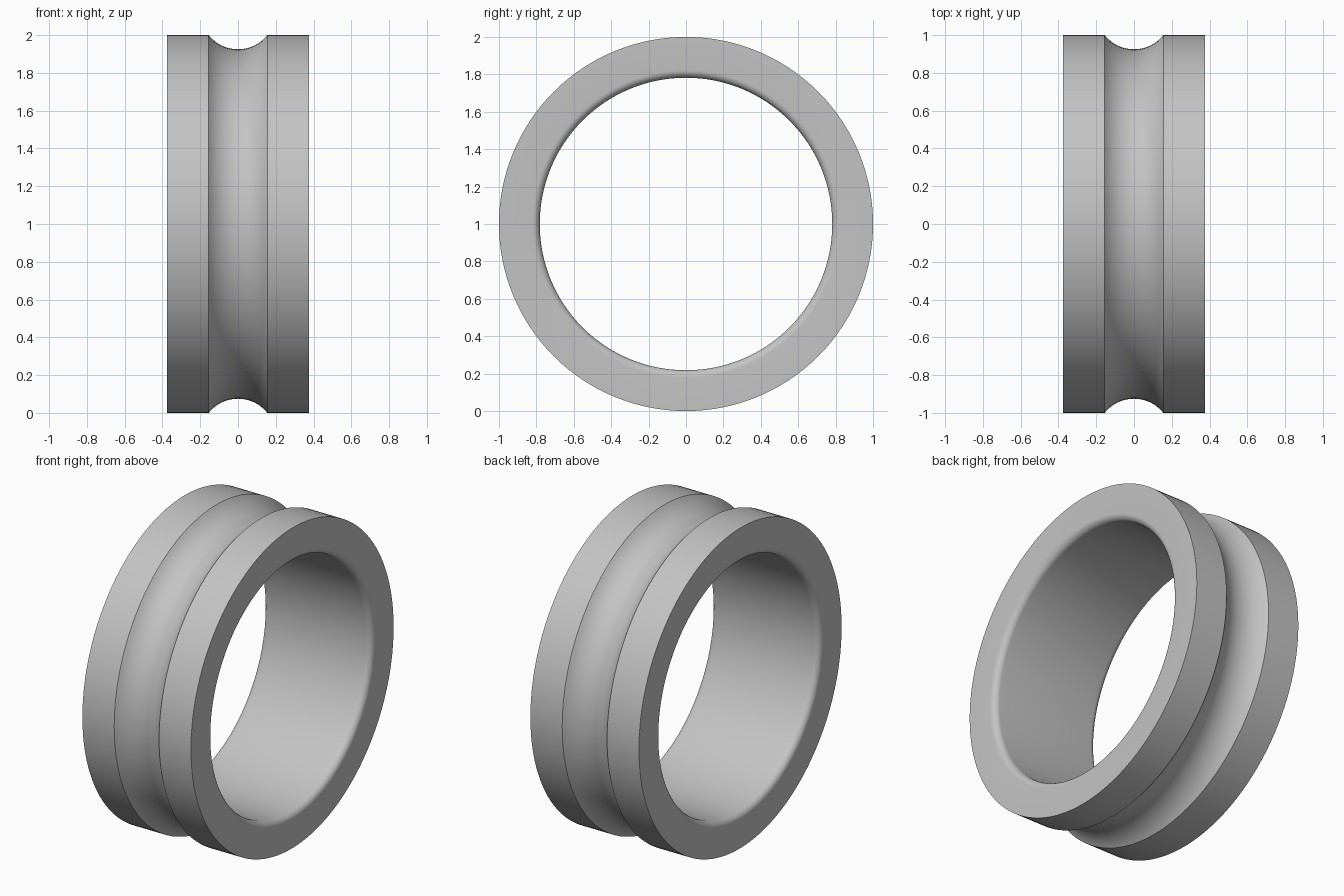
import bpy
import bmesh
import math
from mathutils import Matrix, Vector

cube = bpy.data.objects.get("Cube")
if cube:
    bpy.data.objects.remove(cube, do_unlink=True)

HALF_WIDTH, OUTER, BORE = 0.375, 1.0, 0.782
FILLET = 0.04
GROOVE_HALF, GROOVE_DEPTH = 0.155, 0.075
SEGMENTS = 128


def arc(cx, cr, radius, start, end, steps):
    """Points (x, radius from axis) along a circular arc, angles in radians."""
    angles = [start + (end - start) * i / steps for i in range(steps + 1)]
    return [(cx + radius * math.cos(a), cr + radius * math.sin(a)) for a in angles]


# Cross-section: bore with rounded ends, flat sides, outer lands and ball groove
groove_r = (GROOVE_HALF ** 2 + GROOVE_DEPTH ** 2) / (2 * GROOVE_DEPTH)
groove_centre = OUTER - GROOVE_DEPTH + groove_r
sweep = math.asin(GROOVE_HALF / groove_r)
down = -math.pi / 2
fillet_x, fillet_r = HALF_WIDTH - FILLET, BORE + FILLET

profile = arc(fillet_x, fillet_r, FILLET, down, 0, 8)
profile.append((HALF_WIDTH, OUTER))
profile += arc(0, groove_centre, groove_r, down + sweep, down - sweep, 24)
profile.append((-HALF_WIDTH, OUTER))
profile += arc(-fillet_x, fillet_r, FILLET, -math.pi, down, 8)

# Revolve the closed cross-section around the x axis
bm = bmesh.new()
verts = [bm.verts.new((x, 0, r)) for x, r in profile]
edges = [bm.edges.new((v, verts[(i + 1) % len(verts)])) for i, v in enumerate(verts)]
bmesh.ops.spin(bm, geom=verts + edges, cent=(0, 0, 0), axis=(1, 0, 0),
               angle=math.tau, steps=SEGMENTS, use_merge=True)
bmesh.ops.remove_doubles(bm, verts=bm.verts, dist=0.0001)
bmesh.ops.recalc_face_normals(bm, faces=bm.faces)
bmesh.ops.transform(bm, matrix=Matrix.Translation(Vector((0, 0, OUTER))), verts=bm.verts)
mesh = bpy.data.meshes.new("grooved_ring")
bm.to_mesh(mesh)
bm.free()
ring = bpy.data.objects.new("grooved_ring", mesh)
bpy.context.collection.objects.link(ring)

# Plain grey metal
grey = bpy.data.materials.new("grey_metal")
grey.use_nodes = True
colour = (0.55, 0.55, 0.55, 1)
grey.diffuse_color = colour
grey.node_tree.nodes["Principled BSDF"].inputs["Base Color"].default_value = colour
mesh.materials.append(grey)

# Smooth curved surfaces, crisp rims
bpy.ops.object.select_all(action="DESELECT")
ring.select_set(True)
bpy.context.view_layer.objects.active = ring
bpy.ops.object.shade_smooth_by_angle(angle=math.radians(30))
